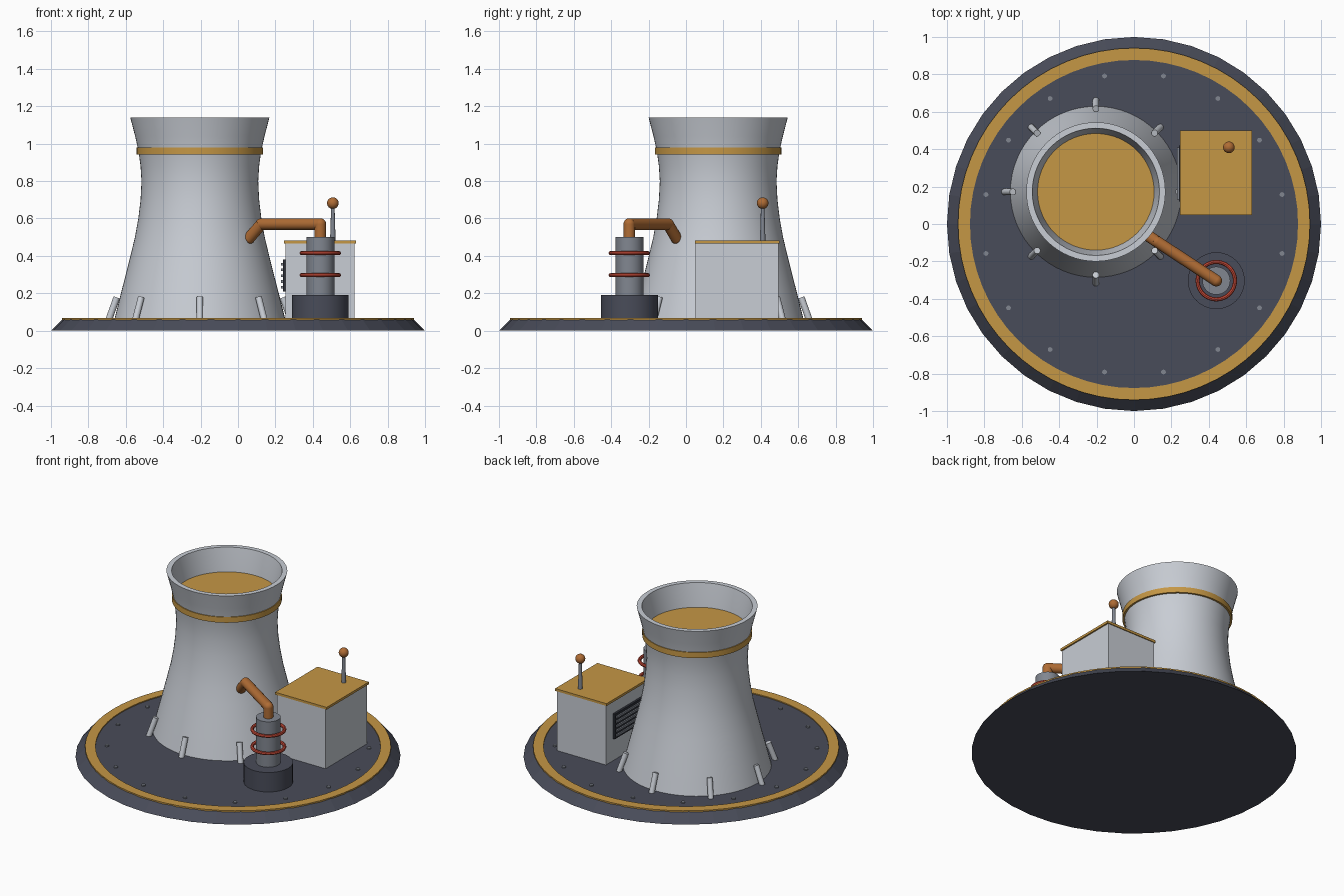
import bpy, bmesh, math
from mathutils import Vector

if "Cube" in bpy.data.objects:
    bpy.data.objects.remove(bpy.data.objects["Cube"])


def material(name, rgb):
    m = bpy.data.materials.new(name)
    m.diffuse_color = (*rgb, 1)
    m.use_nodes = True
    m.node_tree.nodes["Principled BSDF"].inputs["Base Color"].default_value = m.diffuse_color
    return m


SLATE = material("dark slate", (0.066, 0.072, 0.100))
GOLD = material("gold", (0.56, 0.31, 0.06))
PALE = material("pale grey", (0.58, 0.61, 0.66))
STEEL = material("steel grey", (0.22, 0.24, 0.28))
COPPER = material("copper", (0.43, 0.15, 0.035))
RED = material("red", (0.58, 0.07, 0.04))
DARK = material("vent dark", (0.025, 0.028, 0.038))


def finish(bm, name, mat, smooth=True):
    bmesh.ops.recalc_face_normals(bm, faces=bm.faces)
    me = bpy.data.meshes.new(name)
    bm.to_mesh(me)
    bm.free()
    me.materials.append(mat)
    ob = bpy.data.objects.new(name, me)
    bpy.context.collection.objects.link(ob)
    if smooth:
        bpy.ops.object.select_all(action='DESELECT')
        ob.select_set(True)
        bpy.context.view_layer.objects.active = ob
        bpy.ops.object.shade_smooth_by_angle(angle=math.radians(35))
    return ob


def lathe(name, mat, profile, centre=(0, 0), segs=48, closed=False, smooth=True):
    """Revolve (radius, z) points about a vertical axis; radius 0 makes a cap."""
    bm = bmesh.new()
    rings = []
    for r, z in profile:
        n = segs if r > 0 else 1
        rings.append([bm.verts.new((centre[0] + r * math.cos(2 * math.pi * i / segs),
                                    centre[1] + r * math.sin(2 * math.pi * i / segs), z))
                      for i in range(n)])
    pairs = list(zip(rings, rings[1:]))
    if closed:
        pairs.append((rings[-1], rings[0]))
    for a, b in pairs:
        for i in range(segs):
            j = (i + 1) % segs
            quad = [a[i % len(a)], a[j % len(a)], b[j % len(b)], b[i % len(b)]]
            bm.faces.new(list(dict.fromkeys(quad)))
    return finish(bm, name, mat, smooth)


def rod(name, mat, a, b, r1, r2=None, segs=16):
    a, b = Vector(a), Vector(b)
    bm = bmesh.new()
    bmesh.ops.create_cone(bm, cap_ends=True, segments=segs, radius1=r1,
                          radius2=r1 if r2 is None else r2, depth=(b - a).length)
    rot = (b - a).to_track_quat('Z', 'Y').to_matrix().to_4x4()
    rot.translation = (a + b) / 2
    bm.transform(rot)
    return finish(bm, name, mat)


def ball(name, mat, centre, r):
    bm = bmesh.new()
    bmesh.ops.create_uvsphere(bm, u_segments=20, v_segments=12, radius=r)
    bmesh.ops.translate(bm, verts=bm.verts, vec=centre)
    return finish(bm, name, mat)


def box(name, mat, lo, hi):
    lo, hi = Vector(lo), Vector(hi)
    bm = bmesh.new()
    bmesh.ops.create_cube(bm, size=1)
    bmesh.ops.scale(bm, verts=bm.verts, vec=hi - lo)
    bmesh.ops.translate(bm, verts=bm.verts, vec=(lo + hi) / 2)
    return finish(bm, name, mat, False)


DECK = 0.06

# Round base with sloped rim, painted ring and bolts
lathe("base", SLATE, [(0, 0), (1, 0), (0.94, DECK), (0, DECK)], segs=40, smooth=False)
lathe("base_ring", GOLD, [(0.877, DECK - 0.005), (0.941, DECK - 0.005),
                          (0.941, 0.067), (0.877, 0.067)], segs=64, closed=True)
for i in range(16):
    t = math.radians(11.25 + 22.5 * i)
    x, y = 0.807 * math.cos(t), 0.807 * math.sin(t)
    rod("bolt", STEEL, (x, y, DECK - 0.005), (x, y, DECK + 0.008), 0.013, segs=10)

# Cooling tower: flared shell, inner lip, inner floor, band
TX, TY = TOWER = (-0.204, 0.172)
lathe("tower", PALE, [(0.457, DECK), (0.442, 0.12), (0.422, 0.2), (0.396, 0.3),
                      (0.371, 0.4), (0.347, 0.5), (0.329, 0.6), (0.317, 0.7),
                      (0.312, 0.8), (0.317, 0.88), (0.328, 0.96), (0.346, 1.04),
                      (0.372, 1.14), (0.340, 1.14), (0.320, 1.04), (0.308, 0.96)],
      TOWER, segs=64)
lathe("tower_floor", GOLD, [(0, 0.985), (0.312, 0.985), (0.312, 0.965), (0, 0.965)],
      TOWER, segs=64)
lathe("tower_band", GOLD, [(0.318, 0.942), (0.338, 0.942), (0.338, 0.98), (0.318, 0.98)],
      TOWER, segs=64, closed=True)

# Leaning buttresses round the tower foot
for i in range(8):
    c, s = math.cos(i * math.pi / 4), math.sin(i * math.pi / 4)
    rod("buttress", PALE, (TX + 0.488 * c, TY + 0.488 * s, DECK - 0.005),
        (TX + 0.444 * c, TY + 0.444 * s, 0.178), 0.018, segs=12)

# Control house with roof plate, louvred vent and aerial
box("house", PALE, (0.255, 0.052, DECK), (0.622, 0.495, 0.467))
box("house_roof", GOLD, (0.246, 0.048, 0.465), (0.632, 0.501, 0.481))
box("vent_panel", DARK, (0.24, 0.12, 0.21), (0.258, 0.42, 0.38))
for i in range(5):
    z = 0.232 + i * 0.031
    box("vent_slat", STEEL, (0.231, 0.13, z - 0.007), (0.245, 0.41, z + 0.007))
rod("aerial", STEEL, (0.507, 0.41, 0.475), (0.507, 0.41, 0.67), 0.015, 0.009)
ball("aerial_ball", COPPER, (0.507, 0.41, 0.682), 0.031)

# Pump: plinth, column and two coil rings
PX, PY = PUMP = (0.44, -0.303)
lathe("pump_plinth", SLATE, [(0, DECK), (0.152, DECK), (0.152, 0.192), (0, 0.192)],
      PUMP, segs=32)
lathe("pump_column", STEEL, [(0, 0.19), (0.075, 0.19), (0.075, 0.5), (0, 0.5)],
      PUMP, segs=32)
for z in (0.297, 0.415):
    circle = [(0.1 + 0.011 * math.cos(k * math.pi / 4), z + 0.011 * math.sin(k * math.pi / 4))
              for k in range(8)]
    lathe("pump_coil", RED, circle, PUMP, segs=36, closed=True)

# Pipe from pump to tower
path = [(PX, PY, 0.49), (PX, PY, 0.57), (0.125, -0.096, 0.57), (0.06, -0.052, 0.495)]
for a, b in zip(path, path[1:]):
    rod("pipe", COPPER, a, b, 0.031, segs=20)
for p in path[1:]:
    ball("pipe_joint", COPPER, p, 0.031)
